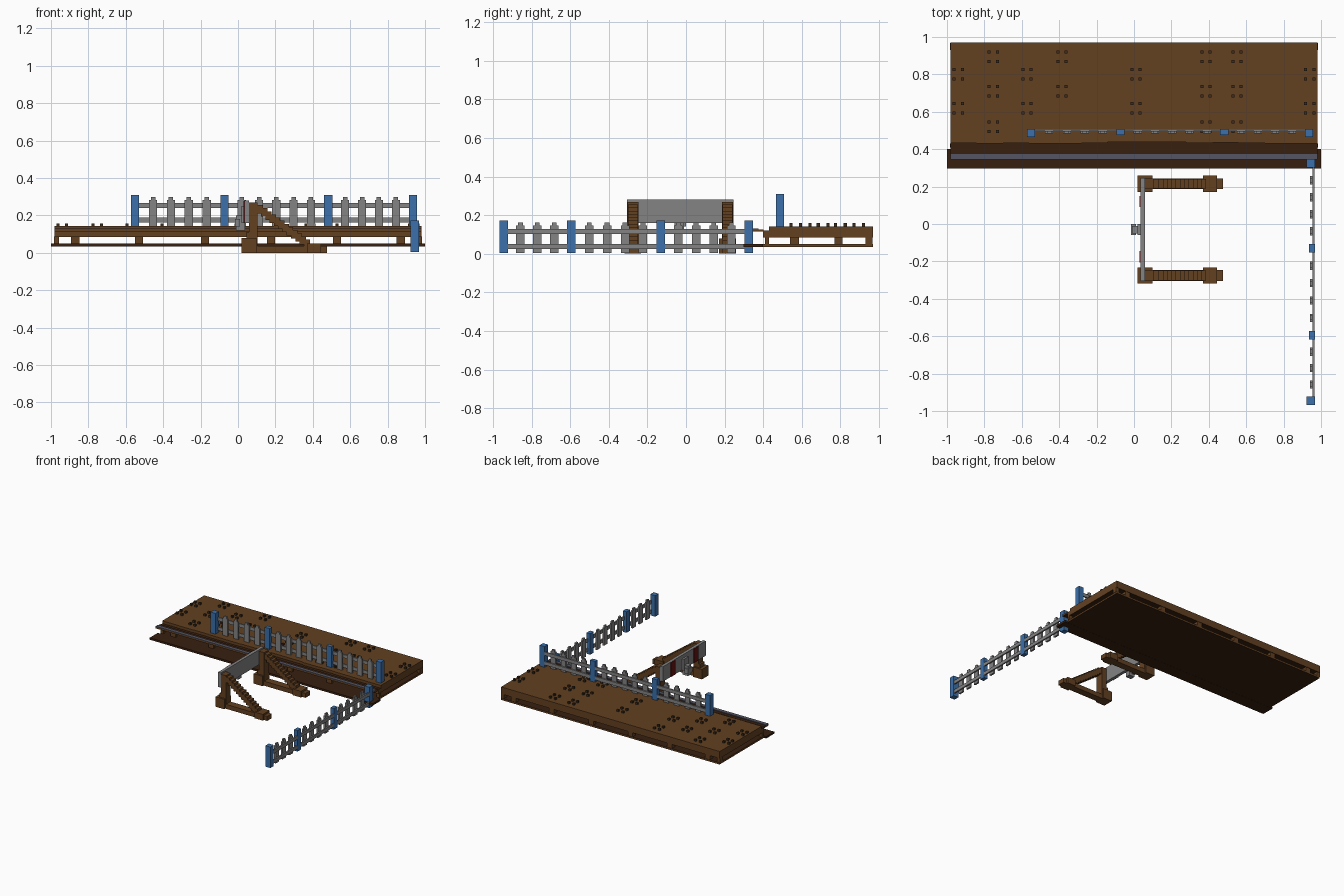
import bpy, bmesh, random
from mathutils import Vector

random.seed(4)
cube = bpy.data.objects.get("Cube")
if cube:
    bpy.data.objects.remove(cube, do_unlink=True)


def material(name, rgb):
    m = bpy.data.materials.new(name)
    m.use_nodes = True
    m.diffuse_color = (*rgb, 1)
    m.node_tree.nodes["Principled BSDF"].inputs["Base Color"].default_value = (*rgb, 1)
    return m


BROWN = material("brown_wood", (0.125, 0.052, 0.0155))
DARK = material("dark_wood", (0.04, 0.0145, 0.005))
BOLT = material("bolt_brown", (0.045, 0.025, 0.012))
GREY = material("grey", (0.23, 0.23, 0.23))
STRIP = material("slate_strip", (0.09, 0.09, 0.125))
BLUE = material("blue", (0.045, 0.16, 0.40))
RED = material("dark_red", (0.13, 0.006, 0.006))


def build(name, boxes, *mats):
    """One object made of boxes given as (x0, x1, y0, y1, z0, z1)."""
    bm = bmesh.new()
    for x0, x1, y0, y1, z0, z1 in boxes:
        lo, hi = Vector((x0, y0, z0)), Vector((x1, y1, z1))
        geo = bmesh.ops.create_cube(bm, size=1)
        for v in geo["verts"]:
            v.co = (lo + hi) / 2 + v.co * (hi - lo)
    bm.normal_update()
    me = bpy.data.meshes.new(name)
    bm.to_mesh(me)
    bm.free()
    for m in mats:
        me.materials.append(m)
    ob = bpy.data.objects.new(name, me)
    bpy.context.collection.objects.link(ob)
    return ob


# Platform base: dark plate with brown outer edges
base = build("platform_base", [(-0.98, 0.98, 0.30, 0.97, 0.036, 0.05)], DARK, BROWN)
for p in base.data.polygons:
    if abs(p.normal.x) > 0.5 or p.normal.y > 0.5:
        p.material_index = 1
build("base_front_edge", [(-1.0, 1.0, 0.297, 0.40, 0.035, 0.051)], DARK)

# Support blocks in a grid, with smaller corner blocks
blocks = [(x - 0.022, x + 0.022, y0, y1, 0.05, 0.088)
          for x in (-0.87, -0.53, -0.177, 0.177, 0.53, 0.87)
          for y0, y1 in ((0.41, 0.43), (0.54, 0.585), (0.77, 0.81), (0.93, 0.967))]
blocks += [(s * 0.97 - 0.013, s * 0.97 + 0.013, y0, y1, 0.05, 0.088)
           for s in (-1, 1) for y0, y1 in ((0.41, 0.43), (0.93, 0.967))]
build("support_blocks", blocks, BROWN)

# Deck: frame with dark ledge, and boards with uneven front ends
frame = build("deck_frame", [(-0.982, 0.98, 0.40, 0.97, 0.085, 0.12)], BROWN, DARK)
for p in frame.data.polygons:
    if abs(p.normal.z) > 0.5:
        p.material_index = 1
w = 1.962 / 14
boards = [(-0.982 + i * w, -0.982 + (i + 1) * w, random.uniform(0.43, 0.44), 0.97, 0.12, 0.142)
          for i in range(14)]
build("deck_boards", boards, BROWN)

# Front lip with its painted strip
lip = build("deck_lip", [(-0.982, 0.98, 0.345, 0.402, 0.114, 0.126)], BROWN, DARK)
for p in lip.data.polygons:
    if abs(p.normal.z) > 0.5:
        p.material_index = 1
build("lip_strip", [(-0.982, 0.98, 0.345, 0.375, 0.126, 0.131)], STRIP)

# Bolt heads in groups of four
groups = [(x, y) for x in (-0.753, -0.385, 0.385, 0.55) for y in (0.895, 0.71, 0.52)]
groups += [(x, y) for x in (-0.94, -0.572, 0.01, 0.94) for y in (0.80, 0.618)]
groups = [g for g in groups if g != (-0.385, 0.52)]
build("deck_bolts", [(x + a - 0.008, x + a + 0.008, y + b - 0.008, y + b + 0.008, 0.14, 0.158)
                     for x, y in groups for a in (-0.022, 0.022) for b in (-0.025, 0.025)], BOLT)


def fence(name, posts, counts, z, place):
    """Fence along u; place(u0, u1, d0, d1, z0, z1) maps to a box, d is depth."""
    rails, pickets, post_boxes = [], [], []
    for h in (0.021, 0.099):
        rails.append(place(posts[0], posts[-1], 0.0, 0.011, z + h, z + h + 0.027))
    for a, b, n in zip(posts, posts[1:], counts):
        for k in range(1, n + 1):
            u = a + (b - a) * k / (n + 1)
            pickets.append(place(u - 0.022, u + 0.022, -0.014, 0.0, z, z + 0.142))
            pickets.append(place(u - 0.012, u + 0.012, -0.014, 0.0, z + 0.142, z + 0.158))
    for i, u in enumerate(posts):
        d = 0.032 if i in (0, len(posts) - 1) else 0.02
        post_boxes.append(place(u - 0.022, u + 0.022, -d, 0.012, z, z + 0.17))
    build(name + "_rails", rails, GREY)
    build(name + "_pickets", pickets, GREY)
    build(name + "_posts", post_boxes, BLUE)


fence("deck_fence", (-0.55, -0.072, 0.482, 0.935), (4, 5, 4), 0.14,
      lambda u0, u1, d0, d1, z0, z1: (u0, u1, 0.497 + d0, 0.497 + d1, z0, z1))
fence("side_fence", (-0.945, -0.595, -0.13, 0.325), (3, 4, 4), 0.003,
      lambda u0, u1, d0, d1, z0, z1: (0.955 + d0, 0.955 + d1, u0, u1, z0, z1))

# Buffer stop frames: sole beam, feet, upright and stepped brace
for side, y in (("right", -0.275), ("left", 0.215)):
    def bar(x0, x1, z0, z1, half=0.029):
        return (x0, x1, y - half, y + half, z0, z1)
    parts = [bar(0.02, 0.475, 0.0, 0.036), bar(0.37, 0.445, 0.0, 0.05, 0.043),
             bar(0.02, 0.10, 0.0, 0.08, 0.043), bar(0.045, 0.10, 0.08, 0.11),
             bar(0.06, 0.105, 0.036, 0.268)]
    n = 12
    for i in range(n):
        x, z = 0.10 + 0.275 * i / n, 0.255 - 0.20 * i / n
        parts.append(bar(x, x + 0.034, max(z - 0.045, 0.03), z, 0.026))
    build("buffer_frame_" + side, parts, BROWN)

# Buffer board, red plates and centre coupler
build("buffer_board", [(0.036, 0.06, -0.305, 0.245, 0.16, 0.28)], GREY)
build("buffer_red_plates", [(0.030, 0.037, y - 0.03, y + 0.03, 0.162, 0.278)
                            for y in (-0.175, 0.12)], RED)
build("buffer_coupler", [(-0.012, 0.037, -0.05, -0.01, 0.12, 0.20),
                         (-0.017, 0.012, -0.06, 0.0, 0.14, 0.18),
                         (0.02, 0.037, -0.06, 0.0, 0.16, 0.25)], GREY)
